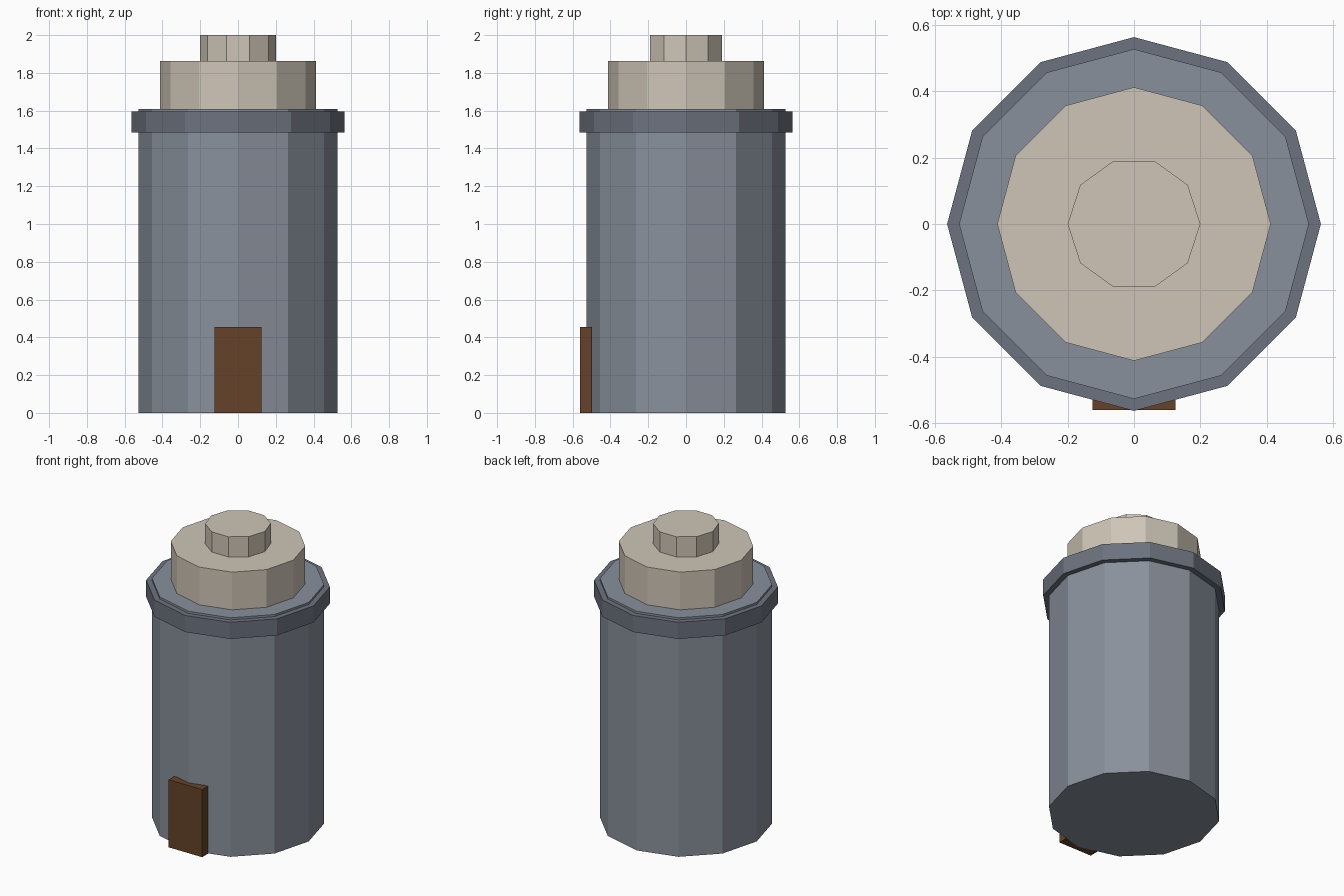
import bpy, math

if "Cube" in bpy.data.objects:
    bpy.data.objects.remove(bpy.data.objects["Cube"])


def material(name, rgb):
    m = bpy.data.materials.new(name)
    m.diffuse_color = (*rgb, 1)
    m.use_nodes = True
    m.node_tree.nodes["Principled BSDF"].inputs["Base Color"].default_value = m.diffuse_color
    return m


stone = material("stone", (0.25, 0.28, 0.33))
dark_stone = material("dark_stone", (0.15, 0.17, 0.21))
plaster = material("plaster", (0.62, 0.56, 0.47))
wood = material("wood", (0.13, 0.055, 0.022))


def drum(name, sides, radius, z0, z1, mat):
    # Flat-faced prism with a corner on the x axis
    bpy.ops.mesh.primitive_cylinder_add(
        vertices=sides, radius=radius, depth=z1 - z0,
        location=(0, 0, (z0 + z1) / 2), rotation=(0, 0, math.pi / 2))
    ob = bpy.context.object
    ob.name = name
    ob.data.materials.append(mat)
    return ob


# Stacked tiers, bottom to top
drum("tower_body", 12, 0.527, 0, 1.61, stone)
drum("rim_band", 12, 0.563, 1.484, 1.596, dark_stone)
drum("upper_tier", 12, 0.412, 1.61, 1.864, plaster)
drum("top_cap", 10, 0.2, 1.864, 2.0, plaster)

# Door slab on the front
bpy.ops.mesh.primitive_cube_add(size=1, location=(0, -0.53, 0.2275))
door = bpy.context.object
door.name = "door"
door.scale = (0.25, 0.06, 0.455)
door.data.materials.append(wood)
